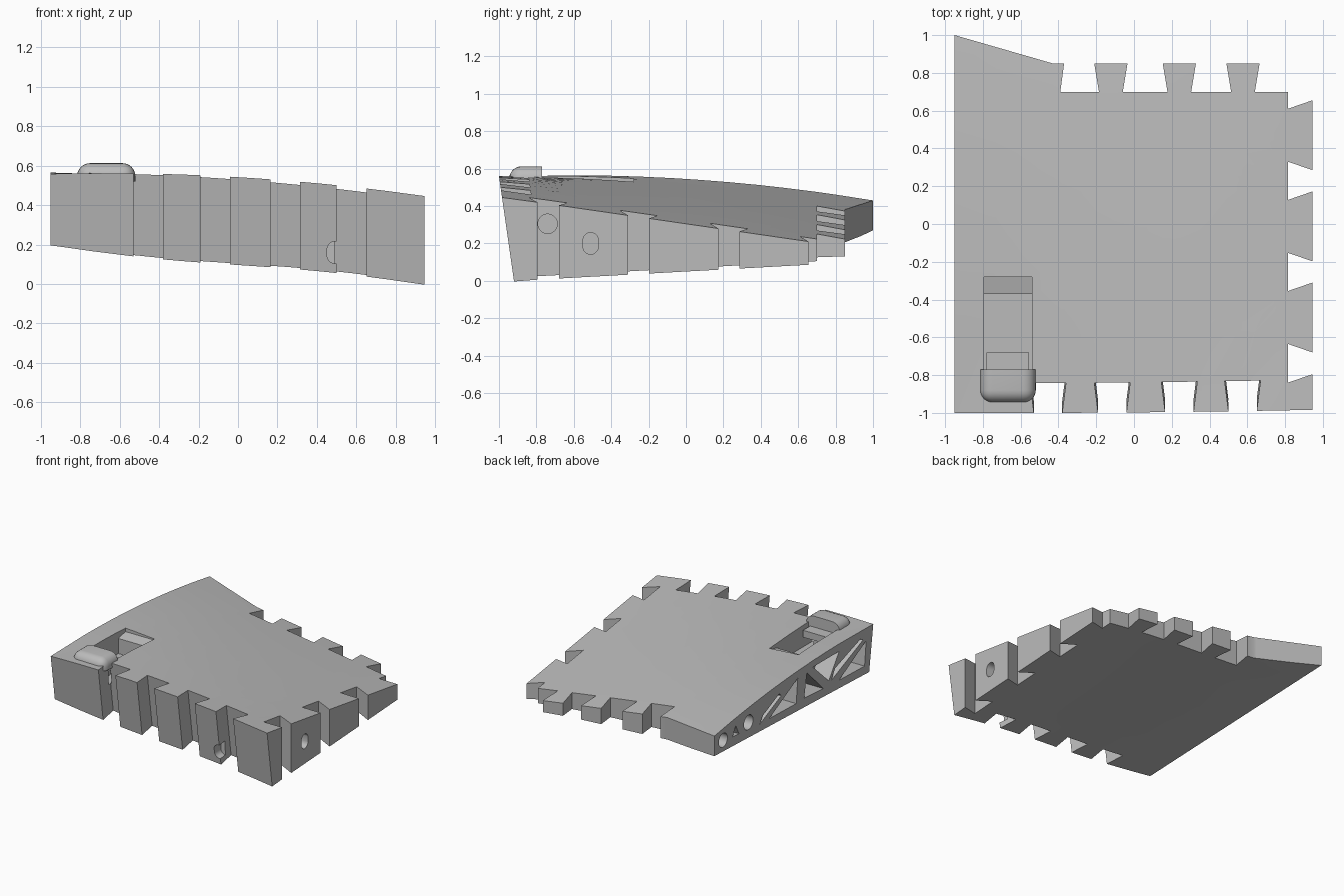
import bpy, bmesh
from math import sin, cos, pi
from mathutils import Vector

cube = bpy.data.objects.get("Cube")
if cube:
    bpy.data.objects.remove(cube, do_unlink=True)

grey = bpy.data.materials.new("plain_grey")
grey.use_nodes = True
grey.diffuse_color = (0.5, 0.5, 0.5, 1)
grey.node_tree.nodes["Principled BSDF"].inputs["Base Color"].default_value = (0.5, 0.5, 0.5, 1)


def add_object(name, bm):
    bmesh.ops.recalc_face_normals(bm, faces=bm.faces)
    mesh = bpy.data.meshes.new(name)
    bm.to_mesh(mesh)
    bm.free()
    mesh.materials.append(grey)
    obj = bpy.data.objects.new(name, mesh)
    bpy.context.collection.objects.link(obj)
    return obj


def prism(points, axis, start, end):
    """Extrude a 2D outline along one axis (0 = x, 1 = y, 2 = z)."""
    bm = bmesh.new()
    verts = []
    for a, b in points:
        co = [a, b]
        co.insert(axis, start)
        verts.append(bm.verts.new(co))
    face = bm.faces.new(verts)
    ext = bmesh.ops.extrude_face_region(bm, geom=[face])["geom"]
    move = Vector((0, 0, 0))
    move[axis] = end - start
    bmesh.ops.translate(bm, vec=move, verts=[v for v in ext if isinstance(v, bmesh.types.BMVert)])
    return bm


def cut(body, name, bm):
    cutter = add_object(name, bm)
    cutter.hide_render = True
    mod = body.modifiers.new(name, "BOOLEAN")
    mod.operation = "DIFFERENCE"
    mod.solver = "EXACT"
    mod.object = cutter
    bpy.context.view_layer.objects.active = body
    bpy.ops.object.modifier_apply(modifier=name)
    bpy.data.objects.remove(cutter, do_unlink=True)


def oval(a, b, ra, rb, n=24):
    """Circle, stretched upright into a slot when rb is larger than ra."""
    pts = []
    for i in range(n):
        t = 2 * pi * (i + 0.5) / n
        pts.append((a + ra * cos(t), b + ra * sin(t) + (rb - ra) * (1 if t < pi else -1)))
    return pts


# Curved upper and lower skins
def skin(x, y, upper):
    u = (x + 0.95) / 1.895
    if upper:
        left = 0.545 - 0.0635 * y - 0.0515 * y * y
        right = 0.305 - 0.145 * y
        bump = 0.08 * u * (1 - u) * (1 - y)
    else:
        left = 0.2325 + 0.0375 * y
        right = 0.05 + 0.055 * y
        bump = -0.012 * sin(2 * pi * u)
    return left + (right - left) * u + bump


# Plan outline with dovetail notches and tabs
FRONT, NOTCH, BACK, TIP = -0.92, -0.763, 0.70, 0.85
outline = [(-0.95, FRONT)]
for c in (-0.455, -0.115, 0.24, 0.575):
    outline += [(c - 0.075, FRONT), (c - 0.095, NOTCH), (c + 0.095, NOTCH), (c + 0.075, FRONT)]
outline += [(0.945, FRONT), (0.945, -0.795), (0.815, -0.84)]
for c in (-0.495, -0.0125, 0.47):
    outline += [(0.815, c - 0.14), (0.945, c - 0.185), (0.945, c + 0.185), (0.815, c + 0.14)]
outline.append((0.815, BACK))
for c in (0.577, 0.24, -0.1225):
    outline += [(c + 0.063, BACK), (c + 0.088, TIP), (c - 0.088, TIP), (c - 0.063, BACK)]
outline += [(-0.39, BACK), (-0.37, TIP), (-0.43, TIP), (-0.95, 1.0)]

# Panel body: subdivide the flat slab, then bend it to the skins
bm = prism(outline, 2, 0, 1)
bmesh.ops.triangulate(bm, faces=bm.faces[:])
cuts = [((x, 0, 0), (1, 0, 0)) for x in (-0.73, -0.45, -0.28, -0.12, 0.07, 0.24, 0.41, 0.575, 0.75)]
cuts += [((0, y, 0), (0, 1, 0)) for y in (-0.57, -0.42, -0.25, -0.08, 0.05, 0.23, 0.38, 0.52, 0.68, 0.78)]
for co, no in cuts:
    bmesh.ops.bisect_plane(bm, geom=bm.verts[:] + bm.edges[:] + bm.faces[:],
                           plane_co=co, plane_no=no, dist=0.00001)
# drop wall diagonals' midpoints so only skin vertices remain
for v in bm.verts:
    x, y, h = v.co
    lean = (-0.70 - y) / 0.06 if x < 0.7 else (-0.84 - y) / 0.08
    lean = max(0, min(1, lean))
    ys = y - 0.05 * lean
    lo, hi = skin(x, ys, False), skin(x, ys, True)
    z = lo + (hi - lo) * h
    v.co = (x, y - 0.143 * lean * z, z)
body = add_object("panel_body", bm)

# Latch pocket in the upper skin
pocket = [(-0.28, 0.8), (-0.28, 0.52), (-0.37, 0.50), (-0.37, 0.38), (-0.85, 0.38), (-0.85, 0.8)]
cut(body, "latch_pocket", prism(pocket, 0, -0.795, -0.54))

# Truss openings on the side wall
openings = [
    [(0.43, 0.305), (0.39, 0.36), (0.18, 0.455), (0.16, 0.43)],
    [(0.31, 0.305), (-0.03, 0.295), (-0.05, 0.49)],
    [(-0.13, 0.30), (-0.165, 0.49), (-0.37, 0.285)],
    [(-0.24, 0.505), (-0.57, 0.505), (-0.44, 0.32)],
    [(-0.47, 0.31), (-0.52, 0.39), (-0.84, 0.50), (-0.87, 0.48)],
    [(-0.57, 0.275), (-0.89, 0.265), (-0.91, 0.46)],
    [(0.77, 0.335), (0.69, 0.33), (0.73, 0.41)],
    oval(0.89, 0.355, 0.055, 0.055),
    oval(0.57, 0.375, 0.058, 0.058),
]
for i, pts in enumerate(openings):
    cut(body, "truss_opening_%d" % i, prism(pts, 0, -1.1, -0.80))

# Pin holes on the tabbed side and the front
cut(body, "slot_hole", prism(oval(-0.51, 0.20, 0.041, 0.058), 0, 0.83, 1.1))
cut(body, "round_hole", prism(oval(-0.74, 0.305, 0.052, 0.052), 0, 0.77, 0.86))
cut(body, "front_hole", prism(oval(0.492, 0.16, 0.041, 0.056), 1, -1.1, -0.86))


def box(lo, hi):
    return prism([(lo[0], lo[1]), (hi[0], lo[1]), (hi[0], hi[1]), (lo[0], hi[1])], 2, lo[2], hi[2])


# Rounded latch cap, square at its rear
bm = box((-0.815, -0.945, 0.52), (-0.52, -0.77, 0.612))
edges = [e for e in bm.edges
         if not all(v.co.y > -0.8 for v in e.verts) and not all(v.co.z < 0.53 for v in e.verts)]
bmesh.ops.bevel(bm, geom=edges, offset=0.065, segments=6, profile=0.5, affect="EDGES")
cap = add_object("latch_cap", bm)

# Latch arm inside the pocket
arm = add_object("latch_arm", box((-0.78, -0.80, 0.47), (-0.555, -0.68, 0.525)))
stem = add_object("latch_stem", box((-0.70, -0.76, 0.37), (-0.635, -0.70, 0.48)))

bpy.ops.object.select_all(action="DESELECT")
for obj in (body, cap, arm, stem):
    obj.select_set(True)
bpy.context.view_layer.objects.active = body
bpy.ops.object.shade_smooth_by_angle()
